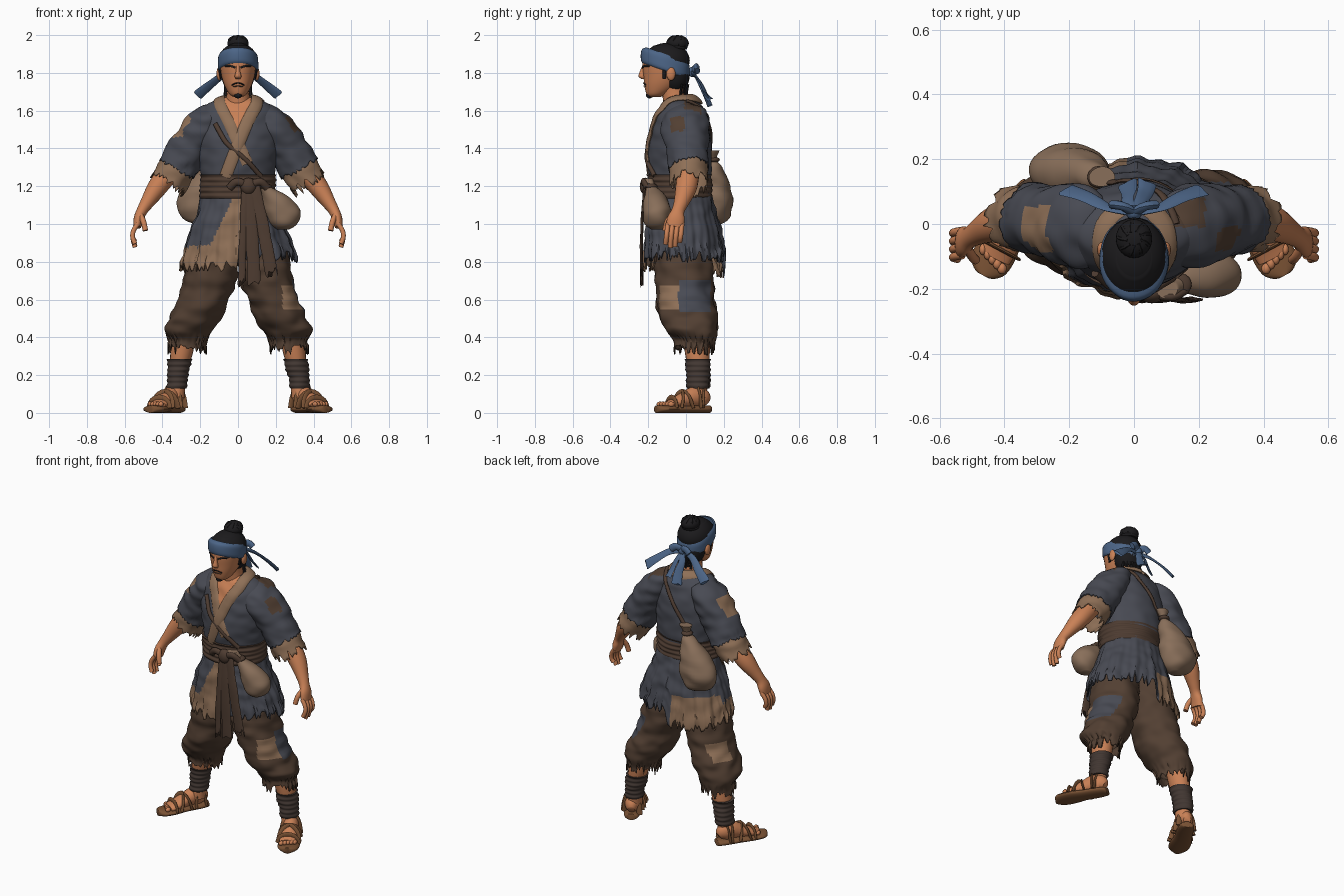
import bpy, bmesh, math, random
from mathutils import Vector, Matrix, noise
from mathutils.bvhtree import BVHTree

random.seed(4)
PALETTE = {"slate_cloth": (72, 74, 83), "brown_cloth": (82, 63, 50), "tan_cloth": (143, 112, 87),
           "skin": (202, 129, 86), "black_hair": (28, 27, 29), "blue_band": (76, 101, 135),
           "belt_brown": (78, 60, 49), "dark_wrap": (66, 55, 50), "sandal_brown": (122, 82, 52),
           "bag_cloth": (137, 111, 90)}
MATS = {}
for key, rgb in PALETTE.items():
    MATS[key] = bpy.data.materials.new(key)
    MATS[key].diffuse_color = [((c / 255 + .055) / 1.055) ** 2.4 for c in rgb] + [1]


def spline(rows, sub):
    """Catmull-Rom through rows of numbers."""
    out = []
    for i in range(len(rows) - 1):
        a, b, c, d = rows[max(i - 1, 0)], rows[i], rows[i + 1], rows[min(i + 2, len(rows) - 1)]
        for k in range(sub):
            t = k / sub
            out.append([.5 * (2 * q + (r - p) * t + (2 * p - 5 * q + 4 * r - s) * t * t
                              + (3 * q - p - 3 * r + s) * t ** 3) for p, q, r, s in zip(a, b, c, d)])
    return out + [list(rows[-1])]


def finish(name, bm, mat, rule=None, thick=0):
    bmesh.ops.recalc_face_normals(bm, faces=bm.faces)
    slots = [mat]
    for f in bm.faces:
        f.smooth = True
        m = (rule and rule(f.calc_center_median())) or mat
        if m not in slots:
            slots.append(m)
        f.material_index = slots.index(m)
    me = bpy.data.meshes.new(name)
    bm.to_mesh(me)
    bm.free()
    for m in slots:
        me.materials.append(MATS[m])
    me.set_sharp_from_angle(angle=math.radians(50))
    ob = bpy.data.objects.new(name, me)
    bpy.context.collection.objects.link(ob)
    if thick:
        mod = ob.modifiers.new("cloth_thickness", "SOLIDIFY")
        mod.thickness = thick
    return ob


def loft(name, mat, rings, n=20, sub=4, ref=None, cap=True, wrinkle=0, rag=0, pleat=0,
         rule=None, warp=None, thick=0):
    """Elliptical rings (x, y, z, rx, ry); level when ref is None, else square to the path."""
    rows = spline(rings, sub)
    cs = [Vector(r[:3]) for r in rows]
    last = len(rows) - 1
    teeth = [random.uniform(-.5, 1) for _ in range(n)]
    bm = bmesh.new()
    grid = []
    for i, r in enumerate(rows):
        U, V, T = Vector((1, 0, 0)), Vector((0, 1, 0)), Vector((0, 0, -1))
        if ref is not None:
            T = (cs[min(i + 1, last)] - cs[max(i - 1, 0)]).normalized()
            U = T.cross(ref[i] if isinstance(ref, list) else Vector(ref)).normalized()
            V = U.cross(T)
        t = i / last
        row = []
        for j in range(n):
            a = math.tau * j / n
            d = U * (math.cos(a) * r[3]) + V * (math.sin(a) * r[4])
            p = cs[i] + d
            k = wrinkle * noise.noise(Vector((p.x * 11, p.y * 11, p.z * 19)))
            k += pleat * t * (math.sin(13 * a) + .6 * math.sin(29 * a + 1))
            p += d.normalized() * k + T * (rag * teeth[j] * max(0, (t - .7) / .3))
            row.append(bm.verts.new(warp(p, t) if warp else p))
        grid.append(row)
    for A, B in zip(grid, grid[1:]):
        for j in range(n):
            bm.faces.new((A[j], A[(j + 1) % n], B[(j + 1) % n], B[j]))
    if cap:
        bm.faces.new(grid[0])
        bm.faces.new(grid[-1])
    return finish(name, bm, mat, rule, thick)


def ball(name, mat, loc, rad, seg=20):
    bm = bmesh.new()
    bmesh.ops.create_uvsphere(bm, u_segments=seg, v_segments=seg // 2 + 2, radius=1,
                              matrix=Matrix.Translation(loc) @ Matrix.Diagonal((*rad, 1)))
    return finish(name, bm, mat)


def strip(name, mat, pts, w, t, ref, n=10, **kw):
    return loft(name, mat, [(*p, w, t) for p in pts], n, ref=ref, **kw)


# torso with bare chest opening and shoulder patch
def torso_rule(c):
    if c.y < -.05 and c.z > 1.43 and abs(c.x) < (c.z - 1.43) * .42:
        return "skin"
    if c.z > 1.57 and .12 < c.x < .22 and -.01 < c.y < .08:
        return "brown_cloth"

torso = loft("tunic_torso", "slate_cloth", [
    (0, -.025, 1.14, .18, .15), (0, -.03, 1.27, .195, .165), (0, -.033, 1.4, .215, .165),
    (0, -.027, 1.5, .222, .153), (0, -.025, 1.58, .205, .13), (0, -.025, 1.632, .165, .103),
    (0, -.03, 1.67, .085, .068)], n=96, sub=10, wrinkle=.009, rule=torso_rule)
TREE = BVHTree.FromPolygons([v.co for v in torso.data.vertices], [list(p.vertices) for p in torso.data.polygons])

def draped(name, mat, pts, w, t):
    rings, normals = [], []
    for p in spline(pts, 6):
        loc, nor, _, _ = TREE.find_nearest(Vector(p))
        rings.append((*(loc + nor * t * .5), w, t))
        normals.append(nor)
    loft(name, mat, rings, 10, sub=1, ref=normals)

# crossed collar and carrying straps
draped("collar_under", "tan_cloth", [(0, .06, 1.65), (-.08, .01, 1.66), (-.09, -.1, 1.62), (-.05, -.16, 1.54),
                                     (0, -.2, 1.43), (.05, -.2, 1.32)], .03, .008)
draped("collar_over", "tan_cloth", [(0, .06, 1.65), (.08, .01, 1.66), (.09, -.1, 1.62), (.05, -.16, 1.54),
                                    (0, -.2, 1.42), (-.07, -.2, 1.25)], .033, .011)
draped("front_strap", "belt_brown", [(-.12, -.15, 1.53), (-.06, -.19, 1.43), (.03, -.2, 1.35), (.13, -.18, 1.25)], .013, .012)
draped("back_strap", "belt_brown", [(-.1, .14, 1.36), (-.01, .14, 1.48), (.08, .1, 1.6), (.13, .0, 1.65)], .012, .008)

# skirt of the tunic, pleated and torn
def skirt_rule(c):
    if c.y < .02 and -.34 < c.x < .03 and c.z < .88 + max(0, c.x + .15) * 2.1:
        return "tan_cloth"
    if c.y > .02 and c.x < -.02 and c.z < .93:
        return "tan_cloth"

def skirt_warp(p, t):
    drop = (.075 if p.y > .05 else .045) * t * t if p.x < 0 else -.01 * t
    return p - Vector((0, 0, drop))

loft("tunic_skirt", "slate_cloth", [(0, -.03, 1.18, .185, .155), (0, -.025, 1.08, .212, .18),
     (0, -.018, .96, .26, .2), (.005, -.01, .83, .305, .215)], n=144, sub=10, cap=False, pleat=.007,
     wrinkle=.012, rag=.045, rule=skirt_rule, warp=skirt_warp, thick=.008)

# wrapped belt, knot and hanging ends
loft("belt", "belt_brown", [(0, -.035, 1.135 + .014 * i, .197 + .006 * (i % 2), .168 + .006 * (i % 2))
                            for i in range(10)], n=48, sub=3, wrinkle=.008)
ball("belt_knot", "belt_brown", (.055, -.215, 1.2), (.042, .03, .045))
for i, s in enumerate((-1, 1)):
    strip("belt_loop", "belt_brown", [(.055, -.215, 1.2), (.055 + s * .06, -.225, 1.225), (.055 + s * .1, -.205, 1.19)], .02, .014, (0, -1, 0))
for x0, x1, z1, w in ((.04, .02, .70, .02), (.05, .085, .71, .035), (.08, .175, .75, .033)):
    strip("belt_tail", "belt_brown", [(x0, -.215, 1.2), (x0 * .6 + x1 * .4, -.23, 1.05),
          ((x0 + 3 * x1) / 4, -.236, .88), (x1, -.234, z1)], w, .008, (0, -1, 0), n=16, rag=.04, wrinkle=.004)

# bags with tied necks
loft("back_bag", "bag_cloth", [(-.19, .15, .995, .03, .03), (-.2, .158, 1.03, .09, .07), (-.2, .16, 1.12, .12, .09),
     (-.175, .155, 1.22, .095, .075), (-.13, .15, 1.3, .05, .045), (-.11, .145, 1.34, .022, .022),
     (-.1, .145, 1.39, .04, .03)], n=36, sub=5, wrinkle=.011)
ball("back_bag_tie", "belt_brown", (-.11, .145, 1.34), (.034, .034, .016))
loft("front_bag", "bag_cloth", [(.24, -.15, .97, .03, .03), (.245, -.155, 1.0, .07, .06), (.235, -.155, 1.07, .095, .075),
     (.2, -.16, 1.14, .075, .06), (.14, -.185, 1.2, .03, .028), (.1, -.2, 1.24, .03, .025)], n=36, sub=5, wrinkle=.01)
ball("front_bag_tie", "belt_brown", (.14, -.187, 1.2), (.038, .036, .016))

# paired limbs
for s in (1, -1):
    side = "left" if s > 0 else "right"

    def sleeve_rule(c, s=s):
        if s > 0 and -.08 < c.y < -.01 and 1.49 < c.z < 1.57 and c.x > .24:
            return "brown_cloth"
        if s > 0 and c.z > 1.575 and .12 < c.x < .22 and -.01 < c.y < .08:
            return "brown_cloth"
        if s < 0 and -.09 < c.y < .055 and 1.46 < c.z < 1.57 and c.x < -.25:
            return "tan_cloth"

    loft(side + "_sleeve", "slate_cloth", [(s * .1, -.02, 1.585, .1, .06), (s * .165, -.008, 1.533, .13, .098), (s * .25, .006, 1.42, .115, .106),
         (s * .32, .018, 1.3, .107, .11)], n=64, sub=10, ref=(s, 0, 0), cap=False, wrinkle=.014, rag=.015,
         rule=sleeve_rule, thick=.006)
    loft(side + "_cuff", "tan_cloth", [(s * .3, .017, 1.335, .1, .1), (s * .335, .017, 1.275, .1, .1), (s * .368, .015, 1.225, .1, .1)],
         n=56, sub=5, ref=(s, 0, 0), cap=False, wrinkle=.012, rag=.04, thick=.006)
    loft(side + "_arm", "skin", [(s * .28, .02, 1.38, .05, .05), (s * .37, .012, 1.27, .058, .056), (s * .43, 0, 1.19, .056, .052),
         (s * .48, -.025, 1.115, .04, .037), (s * .508, -.042, 1.07, .034, .029), (s * .525, -.052, 1.03, .046, .027),
         (s * .534, -.06, .985, .046, .021)], ref=(s, 0, 0))
    for i in range(4):  # fingers
        y = -.096 + i * .025
        dz = (.0, -.018, -.014, .012)[i]
        strip(side + "_finger", "skin", [(s * .53, y, 1.0), (s * .553, y - .004, .965), (s * .558, y - .008, .93), (s * .545, y - .012, .895 + dz)],
              .013, .013, (s, 0, 0), sub=3)
    strip(side + "_thumb", "skin", [(s * .515, -.075, 1.045), (s * .5, -.1, 1.01), (s * .49, -.11, .965)], .015, .015, (s, 0, 0), sub=3)

    def leg_rule(c, s=s):
        if s > 0 and c.y < -.04 and .235 < c.x < .34 and .55 < c.z < .68:
            return "tan_cloth"
        if s > 0 and -.04 < c.y < .13 and c.x > .2 and .53 < c.z < .7:
            return "slate_cloth"
        if s < 0 and .02 < c.y < .135 and c.x < -.2 and .53 < c.z < .65:
            return "tan_cloth"

    loft(side + "_trouser_leg", "brown_cloth", [(s * .1, -.02, 1.0, .09, .11), (s * .13, -.015, .85, .135, .145), (s * .145, -.013, .72, .143, .152),
         (s * .185, -.003, .6, .135, .153), (s * .228, .015, .5, .14, .153), (s * .262, .032, .43, .128, .13), (s * .266, .045, .385, .1, .108),
         (s * .27, .045, .355, .1, .106)], n=72, sub=8, cap=False, wrinkle=.016, rag=.05, rule=leg_rule, thick=.006)
    loft(side + "_shin", "skin", [(s * .275, .05, .47, .065, .075), (s * .298, .06, .32, .06, .066), (s * .318, .065, .2, .045, .052),
         (s * .325, .06, .08, .042, .05)])
    loft(side + "_shin_wrap", "dark_wrap", [(s * (.328 - .0018 * i), .064, .13 + .014 * i, .05 + .001 * i + .005 * (i % 2), .057 + .001 * i + .005 * (i % 2))
         for i in range(12)], n=28, sub=3, wrinkle=.008)
    # foot, toes and sandal, turned outward
    o, d, q = Vector((s * .322, .1, 0)), Vector((s * .47, -.883, 0)), Vector((s * .883, .47, 0))
    at = lambda l, w=0, z=0: tuple(o + d * l + q * w + Vector((0, 0, z)))
    sole = [(-.028, .022), (-.02, .04), (.03, .05), (.12, .053), (.2, .065), (.26, .06), (.288, .037), (.296, .018)]
    loft(side + "_sole", "sandal_brown", [(*at(l, .005 if l > .1 else 0, .02), w, .02) for l, w in sole], ref=(0, 0, 1), sub=3)
    loft(side + "_foot", "skin", [(*at(l, 0, z), w, h) for l, w, z, h in
         ((-.015, .022, .06, .025), (.01, .04, .075, .05), (.06, .045, .085, .055), (.12, .045, .07, .043), (.19, .052, .05, .026), (.23, .05, .042, .018))], ref=(0, 0, 1))
    for i in range(5):
        ball(side + "_toe", "skin", at(.25 - .006 * i, -.036 + .02 * i, .046), (.015 - .001 * i, .018, .014), 10)
    for l0, l1, w, h in ((.2, .2, .06, .055), (.17, .1, .058, .085), (.1, .17, .058, .085), (.07, .05, .053, .118), (-.0, .04, .048, .11)):
        arc = [at(l0 + (l1 - l0) * k / 6, -math.cos(math.pi * k / 6) * w, .025 + math.sin(math.pi * k / 6) * h) for k in range(7)]
        strip(side + "_sandal_strap", "sandal_brown", arc, .017, .006, tuple(d), n=8, sub=2)

    # ears, eyes, brows, side locks
    ball(side + "_ear", "skin", (s * .1, -.08, 1.795), (.014, .024, .036))
    ball(side + "_eye", "black_hair", (s * .037, -.206, 1.816), (.013, .007, .005), 10)
    strip(side + "_brow", "black_hair", [(s * .014, -.23, 1.828), (s * .04, -.22, 1.836), (s * .068, -.194, 1.836)], .005, .004, (0, -1, 0), n=8)
    strip(side + "_side_lock", "black_hair", [(s * .094, -.112, 1.85), (s * .097, -.115, 1.81), (s * .089, -.115, 1.77)], .01, .006, (s, 0, 0), n=8)
    # headband bow and ends
    strip(side + "_bow_loop", "blue_band", [(0, .035, 1.81), (s * .035, .055, 1.83), (s * .065, .06, 1.81)], .022, .014, (0, 1, 0))
    for k, path in enumerate(([(0, .03, 1.8), (s * .08, .05, 1.785), (s * .15, .085, 1.735), (s * .21, .105, 1.685)],
                              [(0, .04, 1.8), (s * .02, .07, 1.75), (s * .025 + .01, .1, 1.69), (s * .03 + .01, .125, 1.645 + s * .015)])):
        loft(side + "_band_end", "blue_band", [(*p, .014 + .006 * i, .006) for i, p in enumerate(path)], 10, ref=(s * .5, 1, .3), rag=.01)

# neck and head
loft("neck", "skin", [(0, -.07, 1.76, .06, .065), (0, -.06, 1.69, .06, .066), (0, -.045, 1.6, .075, .07)])
loft("head", "skin", [(0, -.165, 1.672, .022, .028), (0, -.155, 1.688, .046, .054), (0, -.13, 1.73, .07, .09),
     (0, -.115, 1.78, .086, .11), (0, -.115, 1.84, .094, .115), (0, -.112, 1.9, .092, .11), (0, -.105, 1.945, .055, .065)],
     n=40, sub=5, rule=lambda c: "black_hair" if c.z > 1.89 or (c.y > -.075 and c.z > 1.71) else None)
loft("nose", "skin", [(0, -.222, 1.84, .009, .009), (0, -.23, 1.81, .011, .014), (0, -.234, 1.782, .018, .018), (0, -.226, 1.768, .012, .01)],
     n=14)
strip("mouth", "brown_cloth", [(-.025, -.212, 1.728), (0, -.221, 1.73), (.025, -.212, 1.728)], .003, .004, (0, -1, 0), n=8)
strip("moustache", "black_hair", [(-.033, -.211, 1.736), (0, -.224, 1.747), (.033, -.211, 1.736)], .0035, .004, (0, -1, 0), n=8)
ball("goatee", "black_hair", (0, -.193, 1.682), (.021, .019, .017))

# hair, bun and headband
ball("hair_cap", "black_hair", (0, -.1, 1.865), (.102, .12, .094), 32)
ball("nape_hair", "black_hair", (0, -.058, 1.79), (.088, .078, .1), 24)
for i in range(9):  # loose tips at the nape
    x = -.064 + .016 * i
    y = .012 - x * x * 8
    strip("nape_tip", "black_hair", [(x, y, 1.74), (x, y - .006, 1.71), (x * 1.05, y - .008, 1.68 + .012 * (i % 2))], .01, .007, (0, 1, 0), n=6, sub=2)
ball("hair_bun", "black_hair", (0, -.045, 1.957), (.056, .06, .043), 24)
loft("bun_tie", "black_hair", [(0, -.05, 1.925, .05, .052), (0, -.05, 1.935, .056, .058), (0, -.05, 1.945, .05, .052)])
for i in range(9):  # combed strands on the bun
    a = math.tau * i / 9
    strip("bun_strand", "black_hair", [(.05 * math.cos(a), -.045 + .052 * math.sin(a), 1.945), (.046 * math.cos(a + .3), -.045 + .048 * math.sin(a + .3), 1.977),
          (.02 * math.cos(a + .6), -.045 + .02 * math.sin(a + .6), 1.994)], .007, .006, (math.cos(a), math.sin(a), .3), n=6, sub=3)
loft("headband", "blue_band", [(0, -.108, 1.81, .098, .122), (0, -.109, 1.823, .106, .129), (0, -.109, 1.86, .107, .13), (0, -.107, 1.885, .104, .125),
     (0, -.1, 1.9, .097, .11)], n=40, sub=3, cap=False, wrinkle=.003, warp=lambda p, t: p - Vector((0, 0, (p.y + .109) * .35)))
ball("headband_knot", "blue_band", (0, .035, 1.805), (.024, .024, .028))
